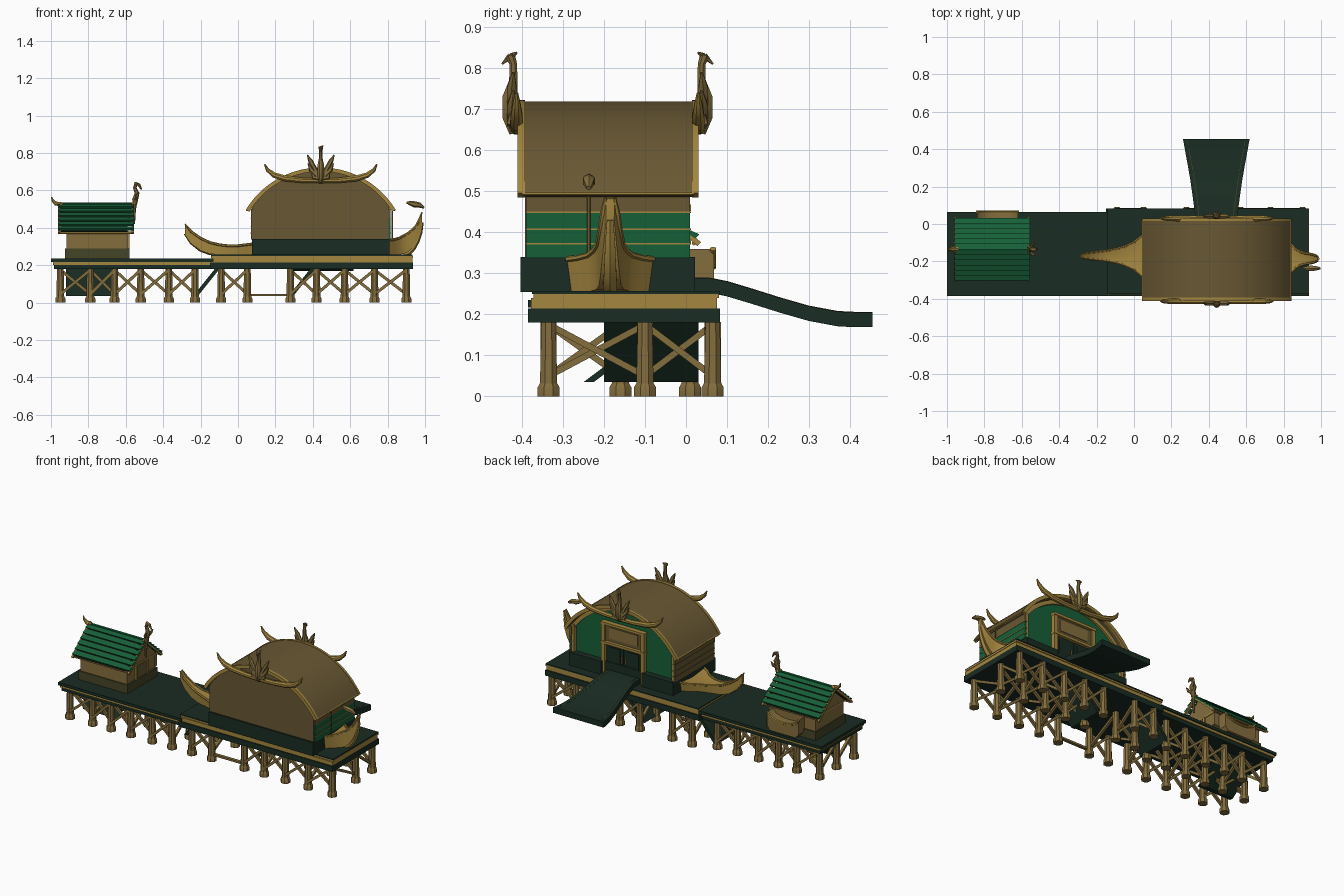
import bpy, bmesh, math
from mathutils import Vector

COL = {"gold_trim": (0.37, 0.24, 0.05), "roof_brown": (0.14, 0.097, 0.033),
       "post_wood": (0.23, 0.155, 0.048), "dark_green": (0.010, 0.025, 0.016),
       "bright_green": (0.008, 0.115, 0.04), "olive_base": (0.06, 0.06, 0.02)}
MATS = {}
for n, c in COL.items():
    MATS[n] = bpy.data.materials.new(n)
    MATS[n].diffuse_color = (*c, 1)
PARTS = {}


def loft(name, mat, rings):
    """Skin a list of equal-length closed rings and cap both ends."""
    bm = PARTS.setdefault((name, mat), bmesh.new())
    vs = [[bm.verts.new(p) for p in r] for r in rings]
    n = len(vs[0])
    for a, b in zip(vs, vs[1:]):
        for i in range(n):
            bm.faces.new((a[i], a[(i + 1) % n], b[(i + 1) % n], b[i]))
    bm.faces.new(vs[0][::-1])
    bm.faces.new(vs[-1])


def box(name, mat, x0, x1, y0, y1, z0, z1):
    loft(name, mat, [[(x0, y0, z), (x1, y0, z), (x1, y1, z), (x0, y1, z)] for z in (z0, z1)])


def prism_y(name, mat, prof, y0, y1):
    loft(name, mat, [[(x, y, z) for x, z in prof] for y in (y0, y1)])


def prism_x(name, mat, prof, x0, x1):
    loft(name, mat, [[(x, y, z) for y, z in prof] for x in (x0, x1)])


def tube(name, mat, pts, radii, n=8):
    pts = [Vector(p) for p in pts]
    if not isinstance(radii, (list, tuple)):
        radii = [radii] * len(pts)
    rings, u = [], None
    for i, p in enumerate(pts):
        t = (pts[min(i + 1, len(pts) - 1)] - pts[max(i - 1, 0)]).normalized()
        if u is None:
            u = t.orthogonal() if abs(t.z) > 0.99 else t.cross(Vector((0, 0, 1)))
        u = (u - t * u.dot(t)).normalized()
        w = t.cross(u)
        rings.append([p + (u * math.cos(a) + w * math.sin(a)) * radii[i]
                      for a in [2 * math.pi * (k + .5) / n for k in range(n)]])
    loft(name, mat, rings)


G, R, W, D, B, O = "gold_trim", "roof_brown", "post_wood", "dark_green", "bright_green", "olive_base"

# Decks
box("small_deck", D, -1.0, -0.13, -0.385, 0.065, 0.217, 0.235)
box("small_deck_trim", G, -0.99, -0.13, -0.378, 0.058, 0.202, 0.217)
box("small_deck_base", D, -0.985, -0.13, -0.37, 0.05, 0.18, 0.202)
box("main_deck_base", D, -0.15, 0.935, -0.385, 0.083, 0.18, 0.215)
box("main_deck_trim", G, -0.14, 0.932, -0.378, 0.075, 0.215, 0.24)
box("main_deck_upper_trim", G, -0.145, 0.935, -0.372, 0.08, 0.24, 0.25)
box("main_deck_top", D, -0.145, 0.933, -0.375, 0.083, 0.25, 0.257)


# Stilts with foot blocks and braces
def stilts(xs, ys):
    for j, y in enumerate(ys):
        for i, x in enumerate(xs):
            tube("stilt_post", W, [(x, y, 0.02), (x, y, 0.185)], [0.023, 0.019])
            tube("stilt_foot", W, [(x, y, 0), (x, y, 0.022), (x, y, 0.032)], [0.029, 0.029, 0.023], 8)
            if i + 1 < len(xs) and xs[i + 1] - x < 0.2:
                x2 = xs[i + 1]
                tube("stilt_brace", W, [(x, y - .012, 0.045), (x2, y - .012, 0.175)], 0.011, 4)
                tube("stilt_brace", W, [(x, y + .012, 0.175), (x2, y + .012, 0.045)], 0.011, 4)
            if j + 1 < len(ys):
                a, b = (0.05, 0.175) if i % 2 else (0.175, 0.05)
                tube("stilt_brace", W, [(x, y, a), (x, ys[j + 1], b)], 0.011, 4)


stilts([-0.95, -0.79, -0.66, -0.52, -0.37, -0.23], [-0.335, -0.16, 0.01])
stilts([-0.09, 0.05, 0.28, 0.42, 0.57, 0.73, 0.9], [-0.335, -0.1, 0.065])
box("low_beam", W, 0.05, 0.28, -0.345, -0.325, 0.035, 0.047)
# Slanted dark panels under the decks
for xa, xb in ((-0.24, -0.12), (0.27, 0.39)):
    prism_y("under_panel", D, [(xa, 0.035), (xa + .025, 0.035), (xb + .025, 0.185), (xb, 0.185)], -0.2, 0.03)
prism_x("under_panel", D, [(-.25, .035), (-.225, .035), (-.025, .185), (-.05, .185)], -0.92, -0.68)

# Ramp that widens outward
ramp = [(0.0, .29, .115), (0.06, .288, .115), (0.1, .28, .12), (0.16, .262, .128), (0.23, .24, .138),
        (0.3, .22, .15), (0.37, .207, .163), (0.41, .205, .17), (0.455, .205, .178)]
loft("ramp", D, [[(.44 - w, y, z - .036), (.44 + w, y, z - .036), (.44 + w, y, z), (.44 - w, y, z)]
                 for y, z, w in ramp])
for s in (-1, 1):
    tube("ramp_edge_line", O, [(.44 + s * (w - .022), y, z) for y, z, w in ramp], 0.002, 4)

# Main hall: hull plinth, arched body, arched roof shell
CX, CZ, RAD = 0.4425, 0.255, 0.4646
T0 = math.asin(0.24 / RAD)


def arc(r, t0, n=28):
    return [(CX + r * math.cos(t), CZ + r * math.sin(t))
            for t in [t0 + (math.pi - 2 * t0) * i / n for i in range(n + 1)]]


def arch_wall(r, hw, z0):
    return [(CX - hw, z0), (CX + hw, z0)] + arc(r, math.acos(hw / r))


box("hall_plinth", D, 0.075, 0.81, -0.403, 0.0, 0.255, 0.34)
for x0, x1 in ((0.075, 0.3), (0.585, 0.81)):
    box("facade_plinth", D, x0, x1, 0.0, 0.022, 0.255, 0.34)
prism_y("hall_body", R, arch_wall(RAD - .015, 0.365, 0.335), -0.392, -0.03)
prism_y("facade_green_wall", B, arch_wall(RAD - .02, 0.36, 0.335), -0.03, -0.018)
prism_y("arched_roof", R, arc(RAD, T0) + arc(RAD - .016, T0)[::-1], -0.395, 0.02)
for y0, y1 in ((-0.411, -0.393), (0.015, 0.03)):
    prism_y("roof_rim", G, arc(RAD + .003, T0) + arc(RAD - .018, T0)[::-1], y0, y1)
for s in (-1, 1):
    xe = CX + s * 0.395
    tube("eave_edge", G, [(xe, -0.4, .495), (xe, 0.02, .495)], 0.005, 6)
    # End walls with battens: green on the right, plain boards on the left
    xw = CX + s * 0.366
    box("end_wall_panel", B if s > 0 else R, xw - .006, xw + .006, -0.39, 0.01, 0.338, 0.45)
    box("end_wall_band", R, xw - .007, xw + .007, -0.39, 0.01, 0.45, 0.5)
    for z in (0.372, 0.408, 0.449):
        box("end_wall_batten", G if s > 0 else R, xw - .009, xw + .009, -0.39, 0.012, z - .002, z + .002)
    # Facade posts and door leaves
    xp = CX + s * 0.14
    box("door_post", G, xp - .013, xp + .013, -0.02, 0.008, 0.257, 0.59)
    xc = CX + s * 0.355
    box("facade_corner_post", G, xc - .012, xc + .012, -0.02, 0.005, 0.335, 0.51)
    xd = CX + s * 0.064
    box("door_leaf", D, xd - .06, xd + .06, -0.02, -0.008, 0.285, 0.455)
    box("door_panel", D, xd - .04, xd + .04, -0.01, -0.003, 0.305, 0.435)
    tube("door_handle", G, [(CX + s * .015, -.005, .35), (CX + s * .015, -.005, .39)], 0.004, 6)
box("door_surround", D, CX - .13, CX + .13, -0.02, -0.012, 0.257, 0.46)
box("sign_board", R, CX - .13, CX + .13, -0.02, -0.004, 0.47, 0.58)
box("sign_inset", W, CX - .1, CX + .1, -0.006, 0.0, 0.49, 0.56)
for z in (0.46, 0.582):
    box("door_lintel", G, CX - .155, CX + .155, -0.02, 0.012, z - .008, z + .008)
prism_y("facade_inner_arch", G, arc(RAD - .02, T0 + .03) + arc(RAD - .045, T0 + .03)[::-1], -0.02, -0.005)


# Prows: lofted boat ends (x, half width, bottom z, top z)
def prow(name, yc, st):
    loft(name, G, [[(x, yc - w, zt), (x, yc - w * .9, zb), (x, yc + w * .9, zb), (x, yc + w, zt),
                    (x, yc, zt - min(.012, w * .2))] for x, w, zb, zt in st])
    for s in (-1, 1):
        tube(name + "_rail", G, [(x, yc + s * w, zt) for x, w, zb, zt in st], [.007] * (len(st) - 1) + [.004], 6)


LP = [(.08, .125, .257, .315), (.04, .105, .257, .31), (0, .072, .257, .305), (-.05, .05, .257, .304),
      (-.1, .035, .257, .31), (-.15, .027, .26, .322), (-.2, .021, .278, .345), (-.25, .016, .318, .38),
      (-.283, .01, .365, .42)]
RP = [(.81, .105, .257, .335), (.835, .08, .257, .338), (.86, .054, .257, .345), (.885, .038, .26, .358),
      (.91, .03, .271, .372), (.935, .026, .296, .393), (.955, .022, .33, .415), (.972, .017, .375, .45),
      (.984, .011, .43, .484)]
prow("left_prow", -0.17, LP)
prow("right_prow", -0.185, RP)
tube("prow_stem", G, [(x, -0.185, zb) for x, w, zb, zt in RP[3:]], [.02, .02, .018, .016, .014, .009], 6)
tube("prow_stem", G, [(x, -0.17, zb + .004) for x, w, zb, zt in LP[4:]], [.01] * 4 + [.007], 6)

# Hanging charm by the right end
tube("charm_pole", W, [(.825, -.237, .335), (.825, -.237, .5)], 0.004, 6)
tube("charm_figure", W, [(.9, -.237, .535), (.92, -.237, .532), (.945, -.237, .525), (.97, -.237, .522),
                         (.995, -.237, .508)], [.004, .012, .017, .014, .006], 6)


# Gable crests: horn crescent and winged bird
def crest(y, d):
    horn = [(-.3, .74), (-.285, .71), (-.25, .682), (-.19, .664), (-.1, .654), (0, .652)]
    horn = horn + [(-x, z) for x, z in horn[-2::-1]]
    rad = [.004, .011, .016, .017, .015, .015]
    tube("crest_horns", G, [(CX + x, y, z) for x, z in horn], rad + rad[-2::-1])
    tube("bird_body", W, [(CX, y + d * .01, .64), (CX, y + d * .016, .68), (CX, y + d * .016, .73),
                          (CX, y + d * .008, .77), (CX, y + d * .008, .81), (CX, y + d * .016, .832)],
         [.008, .02, .02, .011, .01, .013])
    tube("bird_beak", W, [(CX, y + d * .015, .83), (CX, y + d * .036, .81)], [.008, .002], 6)
    tube("bird_plume", W, [(CX, y + d * .012, .83), (CX + .012, y, .838)], [.008, .003], 6)
    for s in (-1, 1):
        for dx, dz in ((.072, .79), (.068, .745), (.05, .705)):
            tube("bird_wing", W, [(CX + s * .005, y + d * .01, .665), (CX + s * dx * .75, y + d * .012, dz - .035),
                                  (CX + s * dx, y + d * .008, dz)], [.013, .013, .003], 6)


crest(-0.413, -1)
crest(0.03, 1)

# Small house: base, walls, door and trim
YC, HW = -0.135, 0.143
box("house_base", O, -0.925, -0.58, YC - .15, YC + .15, 0.235, 0.29)
prism_x("house_walls", W, [(YC - HW, .285), (YC + HW, .285), (YC + HW, .39), (YC, .51), (YC - HW, .39)], -0.918, -0.59)
box("house_wall_trim", G, -0.922, -0.586, YC - HW - .004, YC + HW + .004, 0.372, 0.382)
box("house_door", R, -0.592, -0.585, YC - .05, YC + .05, 0.285, 0.37)
for s in (-1, 1):
    box("house_door_frame", G, -0.592, -0.58, YC + s * .056 - .007, YC + s * .056 + .007, 0.28, 0.374)

# Slatted gable roof
for s in (-1, 1):
    def on_roof(t, h):  # t from ridge to eave, h above the slope
        return (YC + s * (.163 * t + .66 * h), .525 - .142 * t + .75 * h)
    prism_x("house_roof_sheet", D, [on_roof(0, 0), on_roof(1, 0), on_roof(1, -.01), on_roof(0, -.01)], -0.95, -0.59)
    for i in range(6):
        a, b = i / 6 + .005, (i + .86) / 6
        prism_x("house_roof_slat", B, [on_roof(a, .003), on_roof(b, .012), on_roof(b, -.002), on_roof(a, -.006)],
                -0.96, -0.555)
    for x in (-0.957, -0.562):
        tube("house_verge_board", G, [(x, *on_roof(-.08, -.006)), (x, *on_roof(1.05, -.006))], 0.009, 4)
    tube("house_eave_pole", G, [(-0.955, *on_roof(1, -.012)), (-0.56, *on_roof(1, -.012))], 0.006, 6)
tube("house_ridge", B, [(-0.96, YC, .527), (-0.555, YC, .527)], 0.008, 6)
tube("left_ridge_horn", G, [(-.94, YC, .525), (-.975, YC, .53), (-.99, YC, .545), (-.997, YC, .565)],
     [.012, .012, .008, .003])
tube("right_ridge_bird", W, [(-.556, YC, .42), (-.554, YC, .5), (-.55, YC, .55), (-.54, YC, .585), (-.552, YC, .615),
                             (-.545, YC, .637), (-.53, YC, .63), (-.515, YC, .605)],
     [.006, .009, .017, .014, .01, .012, .01, .003])
for s in (-1, 1):
    tube("right_bird_wing", W, [(-.55, YC, .545), (-.54, YC + s * .03, .57), (-.53, YC + s * .035, .59)],
         [.01, .009, .003], 6)

# Boat-shaped trough on the back of the small house
tr = [(-.84, .36), (-.82, .335), (-.78, .32), (-.73, .316), (-.68, .32), (-.64, .335), (-.62, .36)]
prism_y("side_trough", W, [(-.62, .27), (-.64, .245), (-.82, .245), (-.84, .27)] + tr, 0.008, 0.068)
tube("side_trough_rim", G, [(x, .066, z) for x, z in tr], .008, 6)

# Bake every part into an object
for (name, mat), bm in PARTS.items():
    bmesh.ops.recalc_face_normals(bm, faces=bm.faces)
    me = bpy.data.meshes.new(name)
    bm.to_mesh(me)
    bm.free()
    me.materials.append(MATS[mat])
    me.shade_smooth()
    me.set_sharp_from_angle(angle=math.radians(35))
    bpy.context.collection.objects.link(bpy.data.objects.new(name, me))
